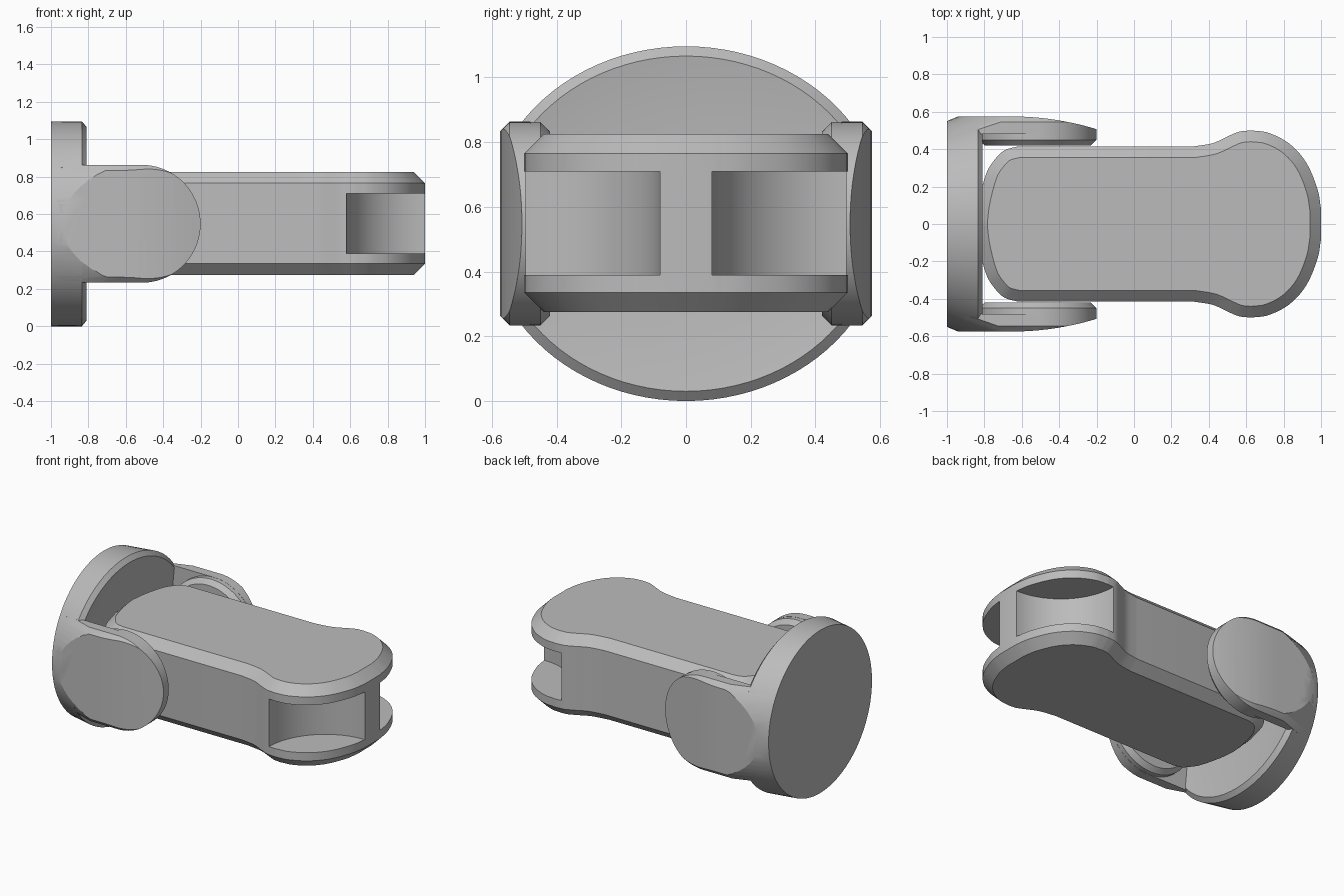
import bpy, bmesh
from math import sin, cos, pi, radians
from mathutils import Vector

if "Cube" in bpy.data.objects:
    bpy.data.objects.remove(bpy.data.objects["Cube"])

grey = bpy.data.materials.new("plain grey")
grey.use_nodes = True
grey.diffuse_color = (0.5, 0.5, 0.5, 1)
grey.node_tree.nodes["Principled BSDF"].inputs["Base Color"].default_value = (0.5, 0.5, 0.5, 1)

MID = 0.548          # height of the centre line
PIVOT = -0.515       # pivot position along x
SIDE = 0.575         # half width over the fork


def finish(bm, name):
    bmesh.ops.recalc_face_normals(bm, faces=bm.faces[:])
    mesh = bpy.data.meshes.new(name)
    bm.to_mesh(mesh)
    bm.free()
    mesh.materials.append(grey)
    ob = bpy.data.objects.new(name, mesh)
    bpy.context.collection.objects.link(ob)
    return ob


def prism(name, outline, lo, hi, place, bevel_lo=0, bevel_hi=0):
    """Extrude an outline from lo to hi, with chamfered ends inside that range."""
    bm = bmesh.new()
    a, b = lo + bevel_lo, hi - bevel_hi
    low = [bm.verts.new((u, v, a)) for u, v in outline]
    high = [bm.verts.new((u, v, b)) for u, v in outline]
    caps = [bm.faces.new(low[::-1]), bm.faces.new(high)]
    n = len(outline)
    for i in range(n):
        j = (i + 1) % n
        bm.faces.new((low[i], low[j], high[j], high[i]))
    bmesh.ops.recalc_face_normals(bm, faces=bm.faces[:])
    for cap, size in zip(caps, (bevel_lo, bevel_hi)):
        if size:
            bmesh.ops.inset_region(bm, faces=[cap], thickness=size, depth=size, use_even_offset=True)
    for v in bm.verts:
        v.co = Vector(place(*v.co))
    return finish(bm, name)


def loft(name, rings, n=96):
    """Ellipses along x, each given as x, y radius, z radius."""
    bm = bmesh.new()
    loops = [[bm.verts.new((x, ry * cos(2 * pi * i / n), MID + rz * sin(2 * pi * i / n)))
              for i in range(n)] for x, ry, rz in rings]
    for p, q in zip(loops, loops[1:]):
        for i in range(n):
            j = (i + 1) % n
            bm.faces.new((p[i], p[j], q[j], q[i]))
    bm.faces.new(loops[0])
    bm.faces.new(loops[-1])
    return finish(bm, name)


def cut(ob, tool, operation):
    tool.hide_render = True
    mod = ob.modifiers.new(operation, "BOOLEAN")
    mod.object, mod.operation, mod.solver = tool, operation, "EXACT"
    bpy.ops.object.select_all(action="DESELECT")
    bpy.context.view_layer.objects.active = ob
    ob.select_set(True)
    bpy.ops.object.modifier_apply(modifier=mod.name)


def arc(cx, cy, r, start, end, n):
    return [(cx + r * cos(radians(start + (end - start) * i / n)),
             cy + r * sin(radians(start + (end - start) * i / n))) for i in range(n + 1)]


def smooth_path(points, steps=5):
    """Catmull-Rom curve through the points."""
    pts = [Vector(p) for p in points]
    pts = [2 * pts[0] - pts[1]] + pts + [2 * pts[-1] - pts[-2]]
    out = []
    for a, b, c, d in zip(pts, pts[1:], pts[2:], pts[3:]):
        for k in range(steps):
            t = k / steps
            out.append(tuple(0.5 * (2 * b + (c - a) * t + (2 * a - 5 * b + 4 * c - d) * t**2
                                    + (3 * b - a - 3 * c + d) * t**3)))
    return out + [tuple(points[-1])]


def upright(u, v, w):
    return (u, v, w)


def flare(x):
    return 0.55 + 0.42 * (x + 1)


parts = []

# Link body: waisted outline with a bulb end, chamfered top and bottom
half = (smooth_path([(-0.845, 0), (-0.83, 0.12), (-0.79, 0.27), (-0.74, 0.35), (-0.69, 0.395), (-0.62, 0.415)])
        + smooth_path([(0.32, 0.415), (0.42, 0.432), (0.5, 0.468), (0.56, 0.493), (0.62, 0.5)])
        + smooth_path([(0.63, 0.5), (0.72, 0.487), (0.83, 0.43), (0.92, 0.33), (0.98, 0.19), (1, 0.08)]))
outline = half + [(x, -y) for x, y in half[:0:-1]]
body = prism("link_body", outline, 0.275, 0.825, upright, 0.06, 0.06)

# Round pockets either side of the end web
for s in (-1, 1):
    pocket = prism("pocket_cutter", arc(1, s * 0.5, 0.42, 0, 357, 119), 0.39, 0.71, upright)
    cut(body, pocket, "DIFFERENCE")
    bpy.data.objects.remove(pocket)
parts.append(body)

# Mounting disc: flared, flattened at the sides, with a shallow dished face
R = 0.548
disc = loft("mounting_disc", [(-1, 0.55, R), (-0.835, flare(-0.835), R),
                              (-0.81, flare(-0.835) - 0.03, R - 0.03), (-0.84, 0.42, 0.32)])
slab = prism("side_slab", [(-2, -SIDE), (2, -SIDE), (2, SIDE), (-2, SIDE)], -1, 2, upright)
cut(disc, slab, "INTERSECT")
bpy.data.objects.remove(slab)
parts.append(disc)

# Fork arms: rounded plates, bowed outside, with a round pad inside
arm_outline = [(-0.97, MID - 0.315)] + arc(PIVOT, MID, 0.315, -90, 90, 48) + [(-0.97, MID + 0.315)]
bow = [(-1.1, 0.3), (-1.1, SIDE), (-0.65, SIDE)]
bow += [(-0.65 + 0.05 * i, SIDE - 0.068 * (i / 9) ** 2) for i in range(1, 10)] + [(-0.1, 0.48), (-0.1, 0.3)]
for s, side in ((1, "left"), (-1, "right")):
    def sideways(u, v, w, s=s):
        return (u, s * w, v)
    arm = prism(side + "_fork_arm", arm_outline, 0.48, SIDE, sideways, 0, 0.03)
    cone = loft("flare_cutter", [(-1, flare(-1), R), (-0.1, flare(-0.1), R)])
    bowed = prism("bow_cutter", [(x, s * y) for x, y in bow], 0, 1.1, upright)
    for tool in (cone, bowed):
        cut(arm, tool, "INTERSECT")
        bpy.data.objects.remove(tool)
    pad = prism(side + "_pivot_pad", arc(PIVOT, MID, 0.314, 0, 356.25, 95), 0.42, 0.49, sideways, 0.03, 0)
    parts += [arm, pad]

# Smooth shading with sharp edges
bpy.ops.object.select_all(action="DESELECT")
for ob in parts:
    ob.select_set(True)
bpy.context.view_layer.objects.active = parts[0]
bpy.ops.object.shade_smooth_by_angle(angle=radians(25))
